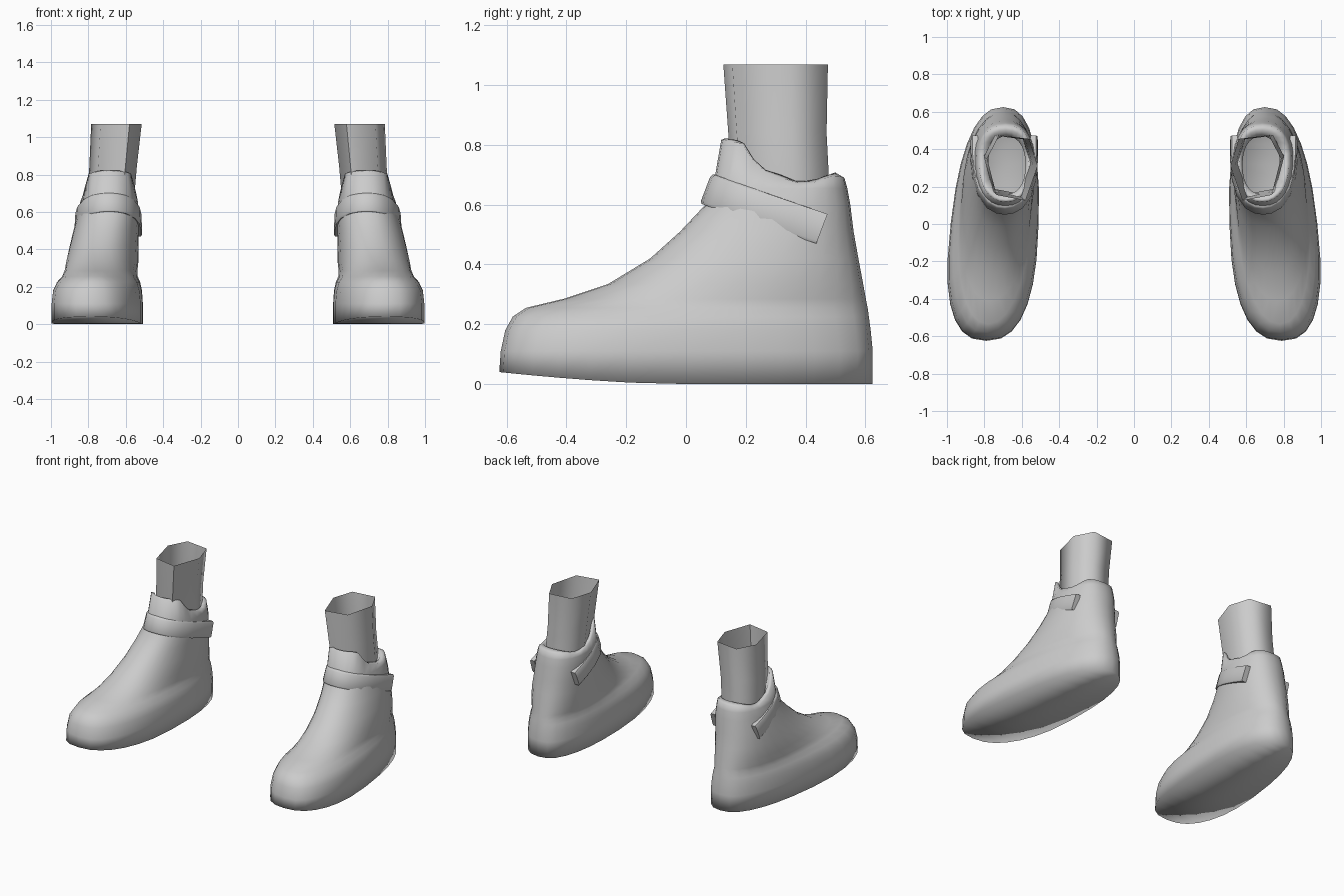
import bpy, bmesh, math

if "Cube" in bpy.data.objects:
    bpy.data.objects.remove(bpy.data.objects["Cube"])

grey = bpy.data.materials.new("light_grey")
grey.diffuse_color = (0.6, 0.6, 0.6, 1)
grey.use_nodes = True
grey.node_tree.nodes["Principled BSDF"].inputs["Base Color"].default_value = grey.diffuse_color
N = 28


def make_object(name, bm, angle):
    bmesh.ops.recalc_face_normals(bm, faces=bm.faces)
    mesh = bpy.data.meshes.new(name)
    bm.to_mesh(mesh)
    bm.free()
    obj = bpy.data.objects.new(name, mesh)
    bpy.context.collection.objects.link(obj)
    mesh.materials.append(grey)
    # the other foot
    obj.modifiers.new("other_side", 'MIRROR').use_clip = False
    bpy.ops.object.select_all(action='DESELECT')
    obj.select_set(True)
    bpy.context.view_layer.objects.active = obj
    bpy.ops.object.shade_smooth_by_angle(angle=math.radians(angle))
    return obj


def bridge(bm, a, b, closed=True):
    n = len(a)
    for i in range(n if closed else n - 1):
        j = (i + 1) % n
        bm.faces.new((a[i], a[j], b[j], b[i]))


def ring(yf, yb, heel_c, heel_w, toe_c, toe_w, n):
    """Egg-shaped outline, starting at the toe tip."""
    pts = []
    cy, half = (yf + yb) / 2, (yb - yf) / 2
    for i in range(N):
        a = 2 * math.pi * i / N
        c, s = math.cos(a), math.sin(a)
        y = cy - half * math.copysign(abs(c) ** (2 / n), c)
        t = (yb - y) / (yb - yf)
        w = heel_w + (toe_w - heel_w) * t
        x = heel_c + (toe_c - heel_c) * t
        pts.append((x + w * math.copysign(abs(s) ** (2 / n), s), y))
    return pts


def interp(table, v):
    if v <= table[0][0]:
        return table[0][1]
    for (a, p), (b, q) in zip(table, table[1:]):
        if v <= b:
            return p + (q - p) * (v - a) / (b - a)
    return table[-1][1]


def sole_z(y):
    return 0.04 * (max(0, -0.05 - y) / 0.575) ** 1.5


# Shoe: stacked outlines (z, front, back, heel centre/width, toe centre/width, squareness)
levels = [
    (0.00, -0.625, 0.625, 0.70, 0.21, 0.79, 0.26, 2.5),
    (0.11, -0.620, 0.625, 0.70, 0.21, 0.79, 0.26, 2.5),
    (0.18, -0.605, 0.618, 0.70, 0.208, 0.79, 0.25, 2.45),
    (0.225, -0.58, 0.612, 0.70, 0.205, 0.785, 0.225, 2.35),
    (0.255, -0.535, 0.608, 0.70, 0.203, 0.78, 0.19, 2.2),
    (0.285, -0.41, 0.602, 0.70, 0.20, 0.77, 0.18, 2.2),
    (0.335, -0.26, 0.593, 0.70, 0.20, 0.755, 0.18, 2.2),
    (0.42, -0.12, 0.577, 0.70, 0.195, 0.735, 0.168, 2.2),
    (0.51, -0.02, 0.561, 0.695, 0.185, 0.715, 0.16, 2.2),
    (0.60, 0.065, 0.550, 0.69, 0.168, 0.695, 0.156, 2.3),
    (0.655, 0.09, 0.540, 0.688, 0.158, 0.69, 0.15, 2.3),
]
bm = bmesh.new()
rings = []
for k, (z, *shape) in enumerate(levels):
    rings.append([bm.verts.new((x, y, z + (sole_z(y) if k == 0 else 0)))
                  for x, y in ring(*shape)])
# collar rim with a raised front tab, then a lip tucked in against the leg
rim = [(0.10, 0.82), (0.19, 0.805), (0.245, 0.715), (0.30, 0.70),
       (0.36, 0.672), (0.42, 0.672), (0.50, 0.70), (0.53, 0.69)]
for shape, drop in (((0.118, 0.53, 0.687, 0.15, 0.685, 0.138, 2.3), 0),
                    ((0.132, 0.50, 0.685, 0.125, 0.685, 0.115, 2.3), -0.008),
                    ((0.16, 0.47, 0.68, 0.10, 0.68, 0.10, 2.2), 0.04)):
    rings.append([bm.verts.new((x, y, interp(rim, y) - drop))
                  for x, y in ring(*shape)])
for a, b in zip(rings, rings[1:]):
    bridge(bm, a, b)
# sole: strips across the foot
base = rings[0]
bm.faces.new((base[0], base[1], base[N - 1]))
for i in range(1, N // 2 - 1):
    bm.faces.new((base[i], base[i + 1], base[N - i - 1], base[N - i]))
bm.faces.new((base[N // 2 - 1], base[N // 2], base[N // 2 + 1]))
make_object("shoe", bm, 180)

# Leg: open six-sided tube
hexagon = [(0.785, 0.35), (0.72, 0.475), (0.56, 0.455),
           (0.515, 0.31), (0.58, 0.125), (0.735, 0.155)]
bm = bmesh.new()
sections = []
for z, dx, scale, dy in ((0.60, 0.03, 0.90, 0.02), (0.72, 0.027, 0.93, 0.014),
                         (0.84, 0.018, 0.94, 0.006), (1.07, 0, 1, 0)):
    sections.append([bm.verts.new((0.65 + (x - 0.65) * scale + dx,
                                   0.30 + (y - 0.30) * scale + dy, z))
                     for x, y in hexagon])
for a, b in zip(sections, sections[1:]):
    bridge(bm, a, b)
make_object("leg", bm, 75)

# Strap: slanted band wrapped round the front of the ankle
path = [(0.872, 0.455), (0.872, 0.36), (0.862, 0.26), (0.835, 0.17),
        (0.785, 0.10), (0.735, 0.072), (0.69, 0.065), (0.645, 0.072),
        (0.595, 0.10), (0.548, 0.17), (0.524, 0.26), (0.515, 0.36), (0.515, 0.455)]
# cross-section: (inward offset, height along the band)
section = [(0.035, -0.052), (0.006, -0.052), (0, -0.042),
           (0, 0.042), (0.006, 0.052), (0.035, 0.052)]
bm = bmesh.new()
strips = []
for i, (x, y) in enumerate(path):
    x0, y0 = path[max(i - 1, 0)]
    x1, y1 = path[min(i + 1, len(path) - 1)]
    length = math.hypot(x1 - x0, y1 - y0)
    nx, ny = -(y1 - y0) / length, (x1 - x0) / length
    if nx * (0.69 - x) + ny * (0.40 - y) < 0:
        nx, ny = -nx, -ny
    mid = 0.652 - 0.34 * (y - 0.065)
    lean = 0.12 * (0.69 - x)
    strips.append([bm.verts.new((x + nx * d + lean * h / 0.4, y + ny * d + 0.36 * h,
                                 mid + 0.95 * h)) for d, h in section])
for a, b in zip(strips, strips[1:]):
    bridge(bm, a, b)
bm.faces.new(strips[0])
bm.faces.new(strips[-1])
make_object("ankle_strap", bm, 50)
